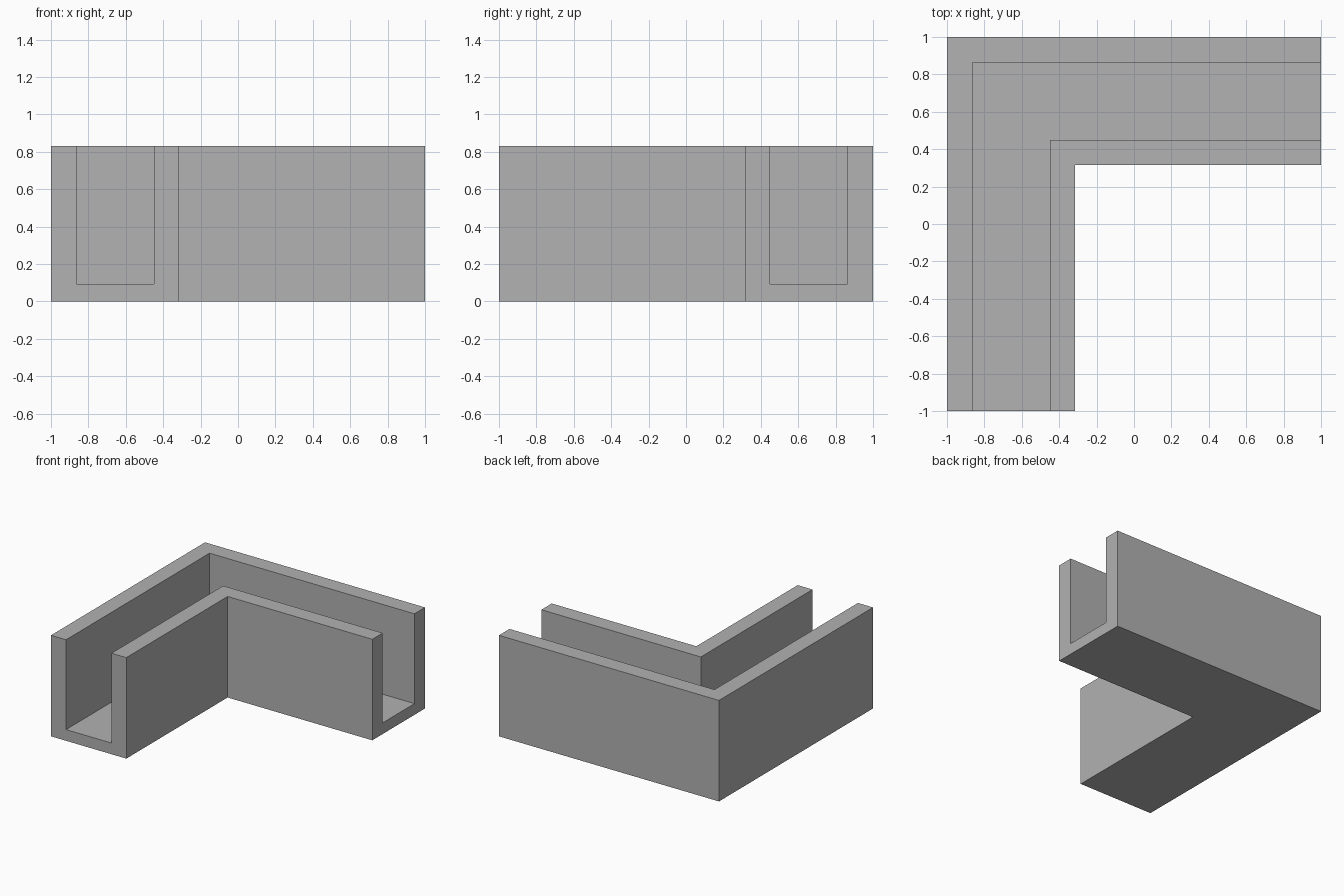
import bpy
import bmesh

cube = bpy.data.objects.get("Cube")
if cube:
    bpy.data.objects.remove(cube, do_unlink=True)

# Plain grey material
grey = bpy.data.materials.new("plain grey")
grey.use_nodes = True
colour = (0.445, 0.445, 0.445, 1)
grey.diffuse_color = colour
grey.node_tree.nodes["Principled BSDF"].inputs["Base Color"].default_value = colour

# U-shaped channel section: distance from the outer wall, height
WIDTH, HEIGHT, FLOOR = 0.685, 0.83, 0.092
INNER, OUTER = 0.137, 0.55
section = [(0, 0), (WIDTH, 0), (WIDTH, HEIGHT), (OUTER, HEIGHT),
           (OUTER, FLOOR), (INNER, FLOOR), (INNER, HEIGHT), (0, HEIGHT)]

# Sweep the section from the front end, round the mitred corner, to the side end
bm = bmesh.new()
stations = [
    lambda d: (d - 1, -1),
    lambda d: (d - 1, 1 - d),
    lambda d: (1, 1 - d),
]
rings = [[bm.verts.new((*place(d), z)) for d, z in section] for place in stations]
count = len(section)
for a, b in zip(rings, rings[1:]):
    for i in range(count):
        j = (i + 1) % count
        bm.faces.new((a[i], a[j], b[j], b[i]))

# Close both ends with the U outline
bm.faces.new(rings[0])
bm.faces.new(rings[-1])
bmesh.ops.recalc_face_normals(bm, faces=bm.faces)

mesh = bpy.data.meshes.new("corner_channel")
bm.to_mesh(mesh)
bm.free()
mesh.materials.append(grey)
channel = bpy.data.objects.new("corner_channel", mesh)
bpy.context.collection.objects.link(channel)
